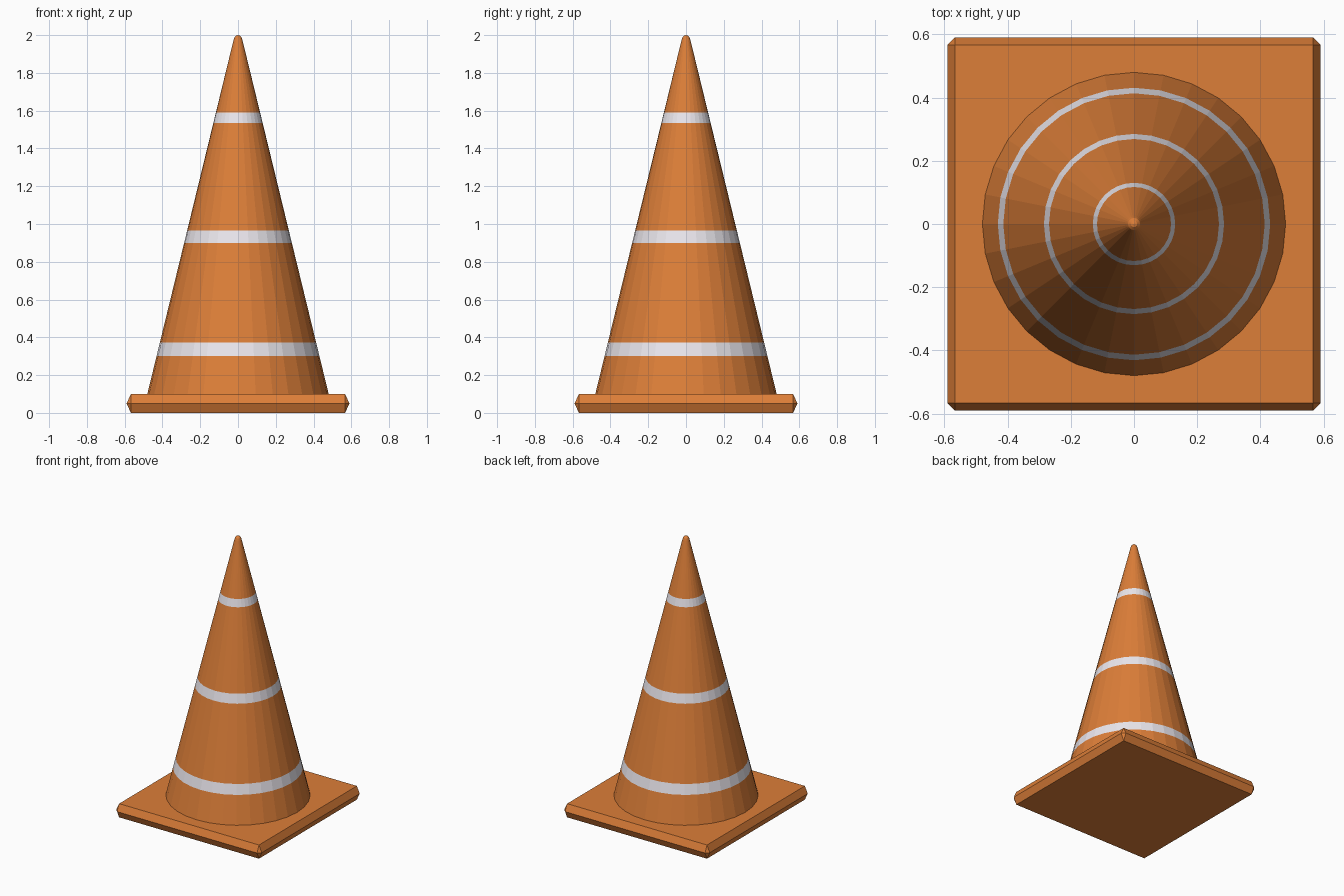
import bpy
import bmesh
from math import cos, sin, tau

if "Cube" in bpy.data.objects:
    bpy.data.objects.remove(bpy.data.objects["Cube"])

SIDES = 32


def material(name, colour):
    mat = bpy.data.materials.new(name)
    mat.diffuse_color = colour
    mat.use_nodes = True
    mat.node_tree.nodes["Principled BSDF"].inputs["Base Color"].default_value = mat.diffuse_color
    return mat


orange = material("orange", (0.72, 0.21, 0.04, 1))
white = material("white", (0.83, 0.80, 0.85, 1))


def add_object(name, bm, mats):
    bmesh.ops.recalc_face_normals(bm, faces=bm.faces)
    mesh = bpy.data.meshes.new(name)
    bm.to_mesh(mesh)
    bm.free()
    for mat in mats:
        mesh.materials.append(mat)
    obj = bpy.data.objects.new(name, mesh)
    bpy.context.collection.objects.link(obj)
    return obj


# Base plate: square top and bottom, wider chamfered waist
INNER, OUTER, THICK = 0.567, 0.59, 0.10
bm = bmesh.new()
for sx in (-1, 1):
    for sy in (-1, 1):
        for z in (0, THICK):
            bm.verts.new((sx * INNER, sy * INNER, z))
        bm.verts.new((sx * OUTER, sy * INNER, THICK / 2))
        bm.verts.new((sx * INNER, sy * OUTER, THICK / 2))
bmesh.ops.convex_hull(bm, input=bm.verts)
bmesh.ops.dissolve_limit(bm, angle_limit=0.01, verts=bm.verts, edges=bm.edges)
add_object("base_plate", bm, [orange])


# Cone body: stacked rings, alternating orange and white bands, rounded tip
def cone_radius(z):
    return 0.48 + (0.024 - 0.48) * (z - 0.10) / (1.972 - 0.10)


levels = [0.10, 0.30, 0.372, 0.90, 0.966, 1.535, 1.59, 1.972]
profile = [(cone_radius(z), z) for z in levels]
profile += [(0.019, 1.988), (0.010, 1.997)]

bm = bmesh.new()
rings = []
for r, z in profile:
    rings.append([bm.verts.new((r * cos(tau * i / SIDES), r * sin(tau * i / SIDES), z))
                  for i in range(SIDES)])
for band, (low, high) in enumerate(zip(rings, rings[1:])):
    for i in range(SIDES):
        j = (i + 1) % SIDES
        face = bm.faces.new((low[i], low[j], high[j], high[i]))
        face.material_index = 1 if band in (1, 3, 5) else 0
tip = bm.verts.new((0, 0, 2.0))
for i in range(SIDES):
    bm.faces.new((rings[-1][i], rings[-1][(i + 1) % SIDES], tip))
add_object("cone_body", bm, [orange, white])
